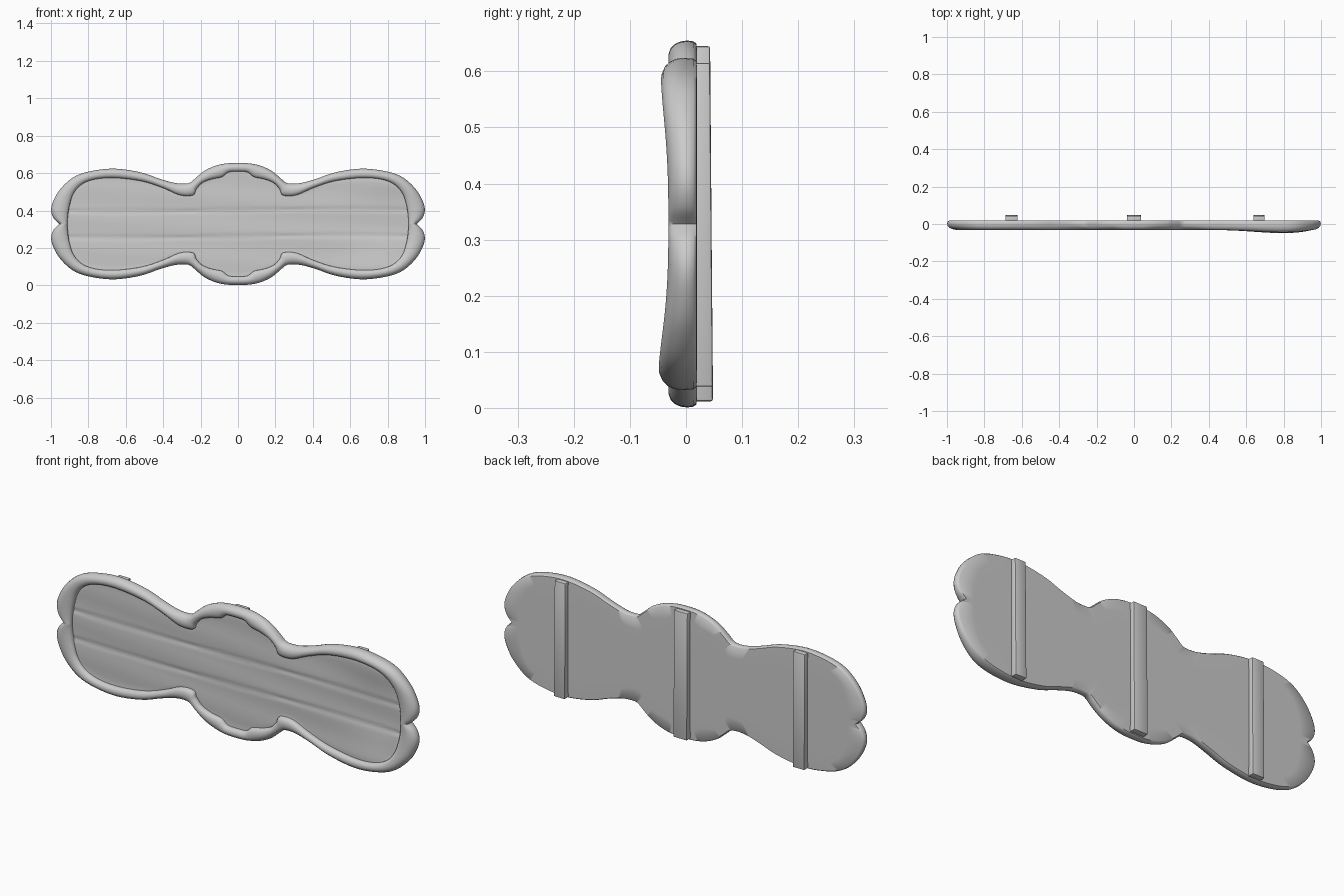
import bpy, bmesh, math
from mathutils import Vector

if "Cube" in bpy.data.objects:
    bpy.data.objects.remove(bpy.data.objects["Cube"])

MID = 0.328   # height of the horizontal symmetry line

# Quarter outline, top centre to right notch: outer edge x, z and inner rim edge x, z
QUARTER = [
    (0.00, 0.655, 0.00, 0.608), (0.06, 0.652, 0.05, 0.605), (0.12, 0.640, 0.085, 0.580),
    (0.18, 0.612, 0.14, 0.568), (0.225, 0.575, 0.19, 0.548), (0.255, 0.550, 0.222, 0.515),
    (0.285, 0.544, 0.240, 0.482), (0.34, 0.548, 0.31, 0.482), (0.42, 0.570, 0.40, 0.520),
    (0.52, 0.604, 0.51, 0.556), (0.66, 0.624, 0.65, 0.574), (0.79, 0.610, 0.76, 0.568),
    (0.88, 0.578, 0.835, 0.540), (0.95, 0.515, 0.880, 0.490), (0.988, 0.450, 0.900, 0.430),
    (0.999, 0.400, 0.908, 0.385), (0.985, 0.358, 0.911, 0.350), (0.955, MID, 0.912, MID),
]


def smooth_curve(points, steps):
    """Catmull-Rom through the points."""
    pts = [Vector(p) for p in points]
    pts = [2 * pts[0] - pts[1]] + pts + [2 * pts[-1] - pts[-2]]
    out = []
    for a, b, c, d in zip(pts, pts[1:], pts[2:], pts[3:]):
        for k in range(steps):
            t = k / steps
            out.append(0.5 * (2 * b + (c - a) * t + (2 * a - 5 * b + 4 * c - d) * t * t
                              + (3 * b - a - 3 * c + d) * t ** 3))
    out.append(pts[-2])
    return out


quarter = smooth_curve(QUARTER, 5)
N = len(quarter) - 1


def ring_point(j, side, t):
    """Point on the top (side 1) or bottom (-1) edge, t from outer 0 to inner 1."""
    ox, oz, ix, iz = quarter[abs(j)]
    s = 1 if j >= 0 else -1
    return s * (ox + (ix - ox) * t), MID + side * (oz + (iz - oz) * t - MID)


def warp(x, z):
    """Forward swell of the right end, stronger near the bottom."""
    low = 0.018 * math.exp(-((x - 0.78) / 0.2) ** 2 - ((z - 0.09) / 0.12) ** 2)
    high = 0.014 * math.exp(-((x - 0.78) / 0.2) ** 2 - ((z - 0.56) / 0.12) ** 2)
    return -(low + high)


def plank_relief(x, z):
    """Shallow seams and waviness of the boards."""
    seams = sum(math.exp(-((z - c - 0.006 * math.sin(3 * x)) / 0.010) ** 2) for c in (0.26, 0.40))
    return 0.004 * seams + 0.0012 * math.sin(38 * z + 3 * x)


def mesh_object(name, bm, angle):
    me = bpy.data.meshes.new(name)
    bm.to_mesh(me)
    bm.free()
    ob = bpy.data.objects.new(name, me)
    bpy.context.collection.objects.link(ob)
    bpy.ops.object.select_all(action='DESELECT')
    ob.select_set(True)
    bpy.context.view_layer.objects.active = ob
    bpy.ops.object.shade_smooth_by_angle(angle=math.radians(angle))
    return ob


def build_sign_board():
    bm = bmesh.new()
    # cross-section from front panel edge, over the rounded rim, to the back
    section = [(1.0, -0.006), (0.99, -0.016), (0.92, -0.023), (0.75, -0.029), (0.5, -0.031),
               (0.28, -0.027), (0.12, -0.019), (0.03, -0.009), (0.0, 0.002),
               (0.03, 0.013), (0.12, 0.019), (1.0, 0.020)]

    def vert(j, side, t, y):
        x, z = ring_point(j, side, t)
        if y < 0.005:
            y += warp(x, z)
        return bm.verts.new((x, y, z))

    # rim, top and bottom halves
    for side in (1, -1):
        cols = [[vert(j, side, t, y) for t, y in section] for j in range(-N, N + 1)]
        for a, b in zip(cols, cols[1:]):
            for k in range(len(section) - 1):
                bm.faces.new((a[k], a[k + 1], b[k + 1], b[k]))

    # front panel and flat back, spanned between the inner edges
    for base, rows in ((-0.006, 40), (0.020, 6)):
        cols = []
        for j in range(-N, N + 1):
            x, top = ring_point(j, 1, 1)
            _, bottom = ring_point(j, -1, 1)
            col = []
            for r in range(rows + 1):
                z = top + (bottom - top) * r / rows
                y = base
                if base < 0:
                    y += warp(x, z)
                    if 0 < r < rows and abs(j) < N:
                        y += plank_relief(x, z)
                col.append(bm.verts.new((x, y, z)))
            cols.append(col)
        for a, b in zip(cols, cols[1:]):
            for r in range(rows):
                bm.faces.new((a[r], a[r + 1], b[r + 1], b[r]))

    bmesh.ops.remove_doubles(bm, verts=bm.verts, dist=1e-5)
    bmesh.ops.recalc_face_normals(bm, faces=bm.faces)
    return mesh_object("sign_board", bm, 50)


def build_batten(name, x, width, z0, z1):
    """Upright batten on the back, leaning out slightly at the foot."""
    bm = bmesh.new()
    bmesh.ops.create_cube(bm, size=1)
    for v in bm.verts:
        low = v.co.z < 0
        y = 0.012 if v.co.y < 0 else (0.048 if low else 0.043)
        v.co = (x + v.co.x * width, y, z0 if low else z1)
    bmesh.ops.bevel(bm, geom=bm.edges[:], offset=0.004, segments=2, affect='EDGES', profile=0.5)
    return mesh_object(name, bm, 40)


build_sign_board()
build_batten("left_batten", -0.655, 0.065, 0.038, 0.615)
build_batten("centre_batten", 0.0, 0.075, 0.012, 0.645)
build_batten("right_batten", 0.668, 0.06, 0.038, 0.615)
